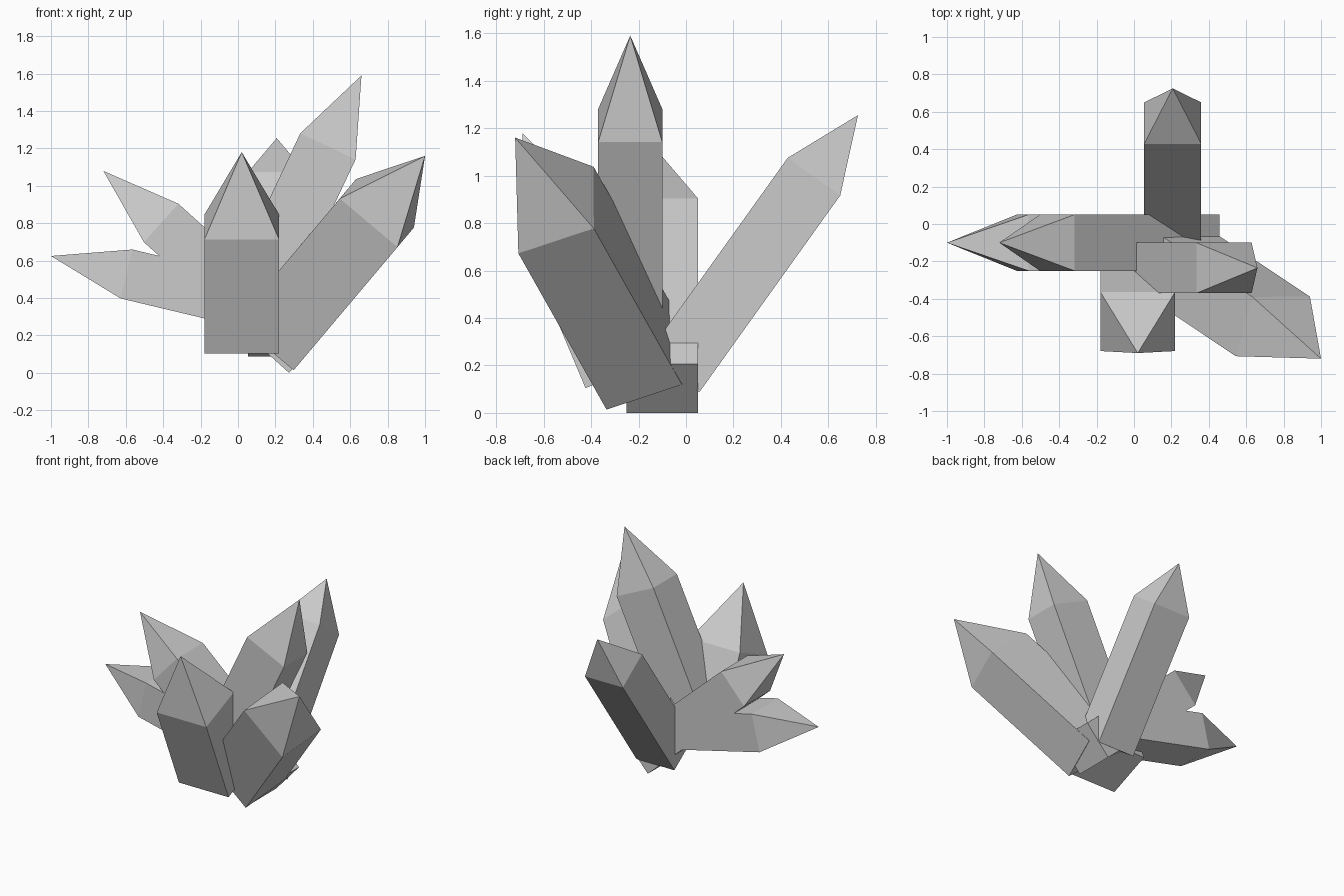
import bpy, bmesh
from mathutils import Vector, Matrix

if "Cube" in bpy.data.objects:
    bpy.data.objects.remove(bpy.data.objects["Cube"])


def crystal(name, tip, axis, side, width, depth, cone, length):
    """Square prism with a pyramid point; width runs along side, tip is the apex."""
    axis = Vector(axis).normalized()
    depth_dir = axis.cross(Vector(side)).normalized()
    side = depth_dir.cross(axis)
    bm = bmesh.new()
    bmesh.ops.create_cube(bm, size=1)
    bmesh.ops.scale(bm, vec=(width, depth, length), verts=bm.verts)
    # raise the top face into a point
    top = max(bm.faces, key=lambda f: f.calc_center_median().z)
    apex = bmesh.ops.poke(bm, faces=[top])["verts"][0]
    apex.co = (0, 0, length / 2 + cone)
    # lean the crystal along its axis, with the apex landing on tip
    origin = Vector(tip) - axis * (length / 2 + cone)
    rot = Matrix((side, depth_dir, axis)).transposed().to_4x4()
    bm.transform(Matrix.Translation(origin) @ rot)
    bmesh.ops.recalc_face_normals(bm, faces=bm.faces)
    mesh = bpy.data.meshes.new(name)
    bm.to_mesh(mesh)
    bm.free()
    obj = bpy.data.objects.new(name, mesh)
    bpy.context.collection.objects.link(obj)


X, Y = (1, 0, 0), (0, 1, 0)

# crystals leaning to the front and back
crystal("front_crystal", (0.02, -0.69, 1.18), (0, -0.388, 0.922), X, 0.40, 0.343, 0.435, 0.66)
crystal("back_crystal", (0.207, 0.725, 1.255), (0, 0.582, 0.813), X, 0.305, 0.272, 0.319, 1.02)

# tall crystal leaning right
crystal("tall_crystal", (0.66, -0.235, 1.59), (0.427, 0, 0.904), Y, 0.27, 0.327, 0.419, 1.10)

# two crystals leaning left
crystal("low_left_crystal", (-1.0, -0.10, 0.625), (-0.973, 0, 0.232), Y, 0.30, 0.269, 0.415, 0.68)
crystal("high_left_crystal", (-0.72, -0.10, 1.08), (-0.743, 0, 0.669), Y, 0.30, 0.276, 0.416, 1.044)

# crystal leaning right and forward
crystal("front_right_crystal", (1.0, -0.72, 1.16), (0.592, -0.396, 0.702), (0.766, 0, -0.642),
        0.403, 0.346, 0.435, 0.938)
